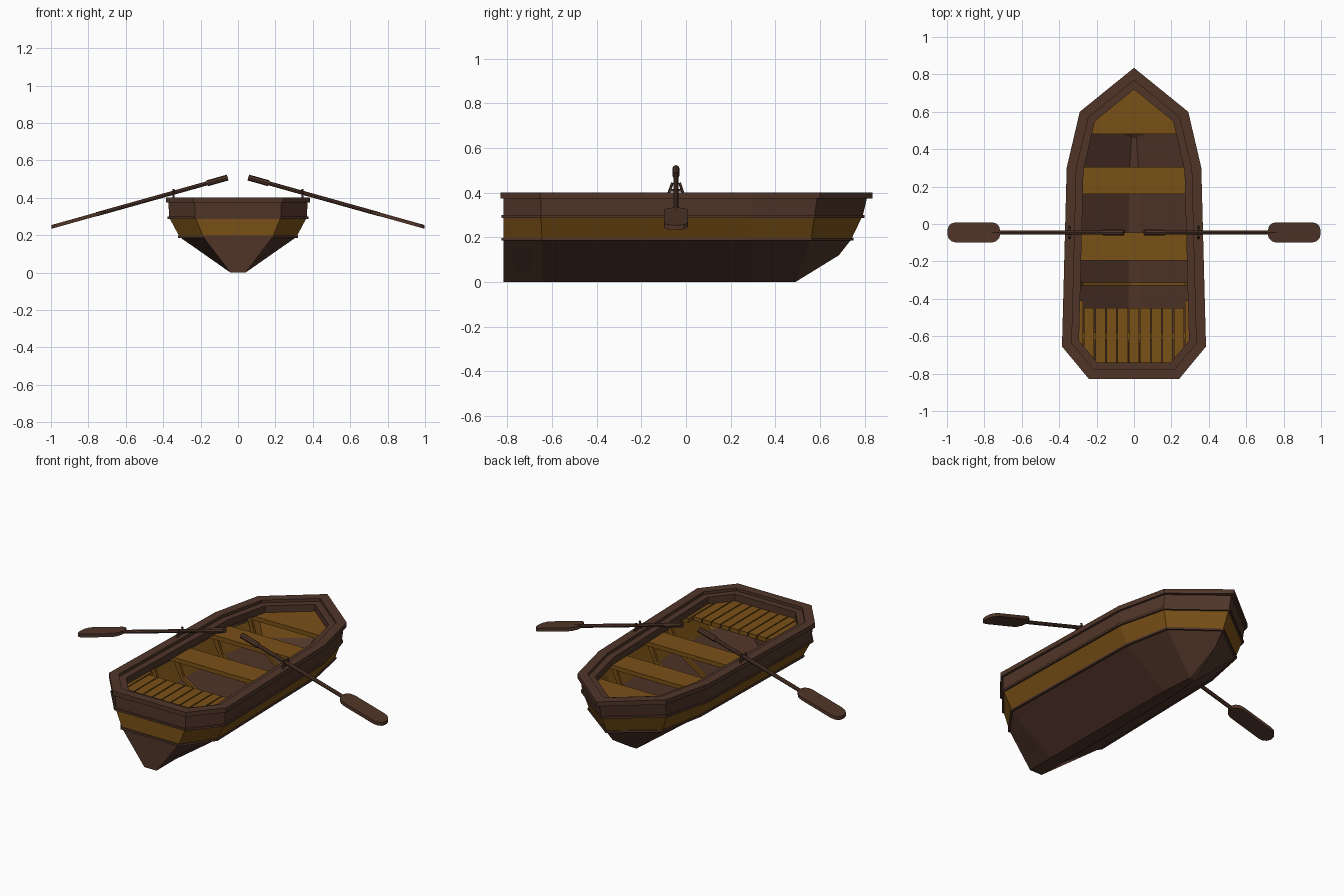
import bpy, bmesh, math
from mathutils import Vector, Matrix

if "Cube" in bpy.data.objects:
    bpy.data.objects.remove(bpy.data.objects["Cube"])


def material(name, rgb):
    m = bpy.data.materials.new(name)
    m.diffuse_color = (*rgb, 1)
    m.use_nodes = True
    m.node_tree.nodes["Principled BSDF"].inputs["Base Color"].default_value = m.diffuse_color
    return m


BROWN = material("dark_wood", (0.080, 0.036, 0.022))
GOLD = material("golden_wood", (0.190, 0.080, 0.008))


def finish(bm, name, mat):
    bmesh.ops.recalc_face_normals(bm, faces=bm.faces)
    me = bpy.data.meshes.new(name)
    bm.to_mesh(me)
    bm.free()
    me.materials.append(mat)
    ob = bpy.data.objects.new(name, me)
    bpy.context.collection.objects.link(ob)
    return ob


def full(half):
    # half outline from bow to transom -> closed mirrored ring
    return list(half) + [(-p[0], *p[1:]) for p in reversed(half[1:])]


def inset(half, d):
    # mitred inward offset of a half outline
    r = [Vector(p[:2]) for p in full(half)]
    out = []
    for i in range(len(half)):
        a, b, c = r[i - 1], r[i], r[(i + 1) % len(r)]
        e1, e2 = (b - a).normalized(), (c - b).normalized()
        n1, n2 = Vector((e1.y, -e1.x)), Vector((e2.y, -e2.x))
        p = b + (n1 + n2) * (d / (1 + n1.dot(n2)))
        out.append((p.x if i else 0, p.y))
    return out


def at(half, z):
    return [(x, y, z) for x, y in half]


def band(name, halves, mat, caps=False):
    # bridge successive rings; either closed into a tube or capped along the keel
    bm = bmesh.new()
    rings = [[bm.verts.new(p) for p in full(h)] for h in halves]
    n = len(rings[0])
    pairs = list(zip(rings, rings[1:]))
    if not caps:
        pairs.append((rings[-1], rings[0]))
    for a, b in pairs:
        for i in range(n):
            j = (i + 1) % n
            bm.faces.new((a[i], a[j], b[j], b[i]))
    if caps:
        for r in (rings[0], rings[-1]):
            bm.faces.new((r[0], r[1], r[n - 1]))
            for i in range(1, n // 2):
                bm.faces.new((r[i], r[i + 1], r[n - i - 1], r[n - i]))
    return finish(bm, name, mat)


def prism(name, pts, lo, hi, mat, axis="z"):
    # extrude a flat outline along z, or an x-z outline along y
    bm = bmesh.new()
    mk = (lambda p, h: (p[0], p[1], h)) if axis == "z" else (lambda p, h: (p[0], h, p[1]))
    f = bm.faces.new([bm.verts.new(mk(p, lo)) for p in pts])
    g = bmesh.ops.extrude_face_region(bm, geom=[f])
    move = (0, 0, hi - lo) if axis == "z" else (0, hi - lo, 0)
    bmesh.ops.translate(bm, vec=move, verts=[v for v in g["geom"] if isinstance(v, bmesh.types.BMVert)])
    return finish(bm, name, mat)


def rod(name, a, b, r, mat, sides=8):
    a, b = Vector(a), Vector(b)
    bm = bmesh.new()
    rot = (b - a).to_track_quat("Z", "Y").to_matrix().to_4x4()
    bmesh.ops.create_cone(bm, cap_ends=True, segments=sides, radius1=r, radius2=r,
                          depth=(b - a).length, matrix=Matrix.Translation((a + b) / 2) @ rot)
    return finish(bm, name, mat)


# hull outlines at each height
RIM = [(0, .835), (.29, .60), (.36, .30), (.385, -.655), (.24, -.83)]
TOP = [(0, .812), (.28, .588), (.347, .297), (.372, -.65), (.232, -.818)]
UPPER = [(0, .790), (.275, .575), (.345, .295), (.368, -.65), (.228, -.818)]
LOWER = [(0, .740), (.24, .56), (.292, .29), (.312, -.645), (.185, -.818)]
KEEL = [(0, .685, .12), (.02, .49, 0), (.035, .29, 0), (.04, -.645, 0), (.04, -.818, 0)]
KEEL_IN = [(0, .64, .14), (.012, .46, .02), (.025, .29, .02), (.03, -.63, .02), (.03, -.798, .02)]

# hull planking
band("bottom_planking", [KEEL, at(LOWER, .19), at(inset(LOWER, .02), .19), KEEL_IN], BROWN, True)
band("middle_planking", [at(LOWER, .19), at(UPPER, .295), at(inset(UPPER, .02), .295),
                         at(inset(LOWER, .02), .19)], GOLD)
band("upper_planking", [at(UPPER, .29), at(TOP, .38), at(inset(TOP, .02), .38),
                        at(inset(UPPER, .02), .29)], BROWN)
for name, h, z in (("lower_batten", LOWER, .192), ("upper_batten", UPPER, .294)):
    o, i = inset(h, -.008), inset(h, .01)
    band(name, [at(o, z - .006), at(o, z + .006), at(i, z + .006), at(i, z - .006)], BROWN)

# gunwale and inner ledge
r_in = inset(RIM, .052)
band("gunwale", [at(RIM, .375), at(RIM, .402), at(r_in, .402), at(r_in, .375)], BROWN)
l_out, l_in = inset(RIM, .04), inset(RIM, .09)
band("inner_ledge", [at(l_out, .345), at(l_out, .385), at(l_in, .385), at(l_in, .345)], BROWN)

# bench seats
SEAT = (.32, .345)
prism("bow_seat", [(-.275, .48), (.275, .48), (.245, .565), (0, .755), (-.245, .565)], *SEAT, GOLD)
prism("front_seat", [(-.332, .16), (.332, .16), (.325, .305), (-.325, .305)], *SEAT, GOLD)
prism("rowing_seat", [(-.338, -.195), (.338, -.195), (.335, -.045), (-.335, -.045)], *SEAT, GOLD)

# slatted stern seat
def stern_y(x):
    return -.78 if abs(x) < .22 else -.78 + (abs(x) - .22) * 1.2

for k in range(-5, 6):
    a, b = k * .06 - .027, k * .06 + .027
    front = -.41 if abs(k) == 5 else -.45
    prism("stern_slat", [(a, stern_y(a)), (b, stern_y(b)), (b, front), (a, front)], *SEAT, GOLD)
prism("stern_seat_bearer", [(-.335, -.62), (.335, -.62), (.335, -.58), (-.335, -.58)], .295, .32, GOLD)

# ribs following the hull section
def rib(y, s):
    half = [(.02, .018), (.298 * s, .192), (.345 * s, .32), (.318 * s, .32), (.272 * s, .205), (.02, .045)]
    pts = half + [(-x, z) for x, z in reversed(half)]
    prism("hull_rib", pts, y - .008, y + .008, GOLD, "y")

for y, s in ((-.32, 1), (-.12, .985), (.23, .955), (.49, .80)):
    rib(y, s)

# oars and oarlocks on both sides
OY = -.045
def oar_z(x):
    return .507 - .28 * (x - .06)

for s, side in ((1, "right"), (-1, "left")):
    pt = lambda x: (s * x, OY, oar_z(x))
    rod(side + "_oar_shaft", pt(.15), pt(.76), .011, BROWN)
    rod(side + "_oar_grip", pt(.055), pt(.165), .016, BROWN)
    # blade outline with rounded corners, sheared along the oar slope
    x0, x1, w, r = .715, .998, .054, .045
    pts = []
    for cx, cy, q in ((x1 - r, w - r, 0), (x0 + r, w - r, 1), (x0 + r, r - w, 2), (x1 - r, r - w, 3)):
        for t in range(4):
            ang = math.pi / 2 * (q + t / 3)
            pts.append((s * (cx + r * math.cos(ang)), OY + cy + r * math.sin(ang)))
    blade = prism(side + "_oar_blade", pts, -.01, .01, BROWN)
    for v in blade.data.vertices:
        v.co.z += oar_z(abs(v.co.x))
    # oarlock fork
    lx = s * .345
    for d in (-1, 1):
        rod(side + "_oarlock_prong", (lx, OY + d * .032, .398), (lx, OY + d * .016, .445), .006, BROWN, 6)
    rod(side + "_oarlock_bar", (lx, OY - .026, .411), (lx, OY + .026, .411), .006, BROWN, 6)
